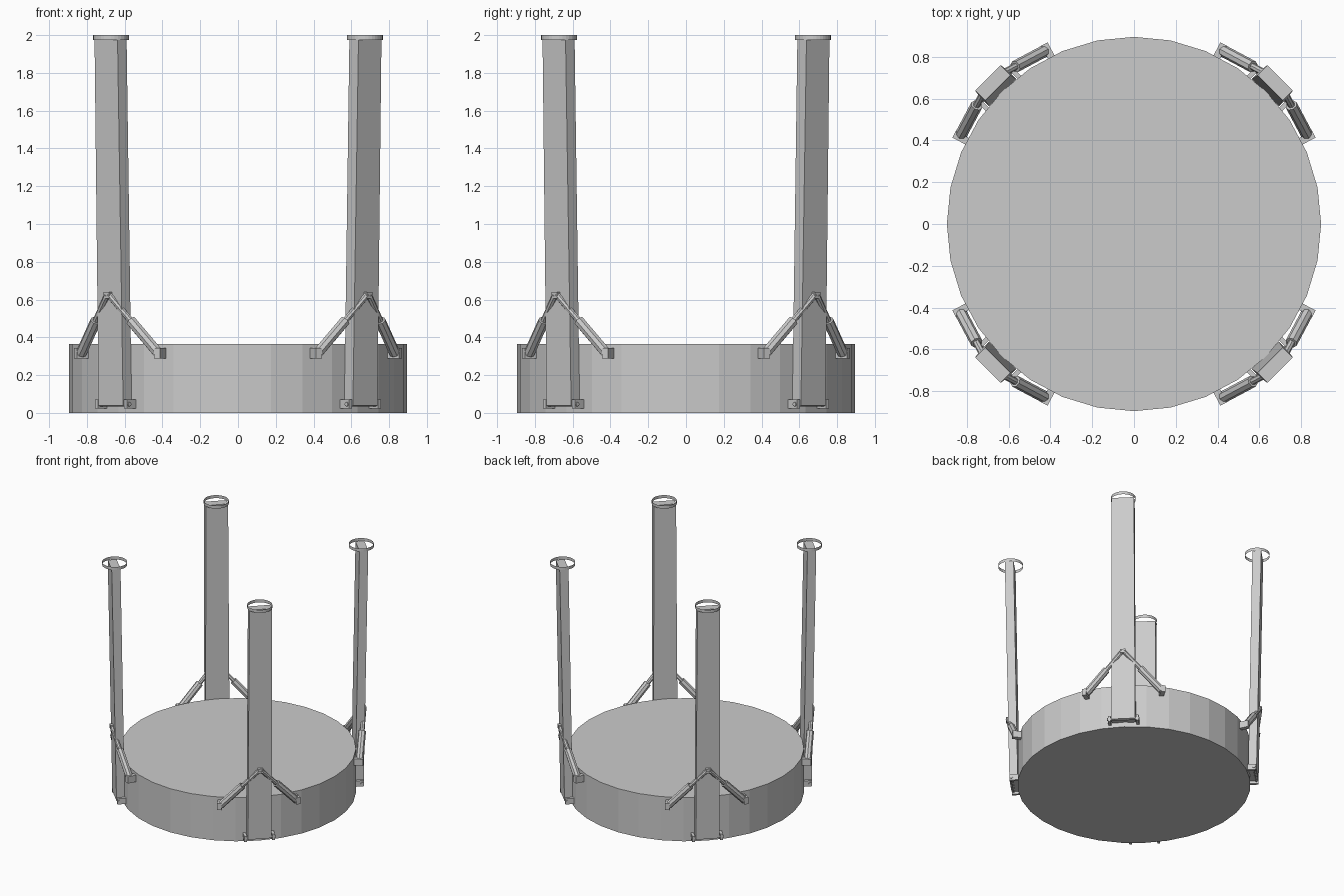
import bpy, bmesh
from math import radians
from mathutils import Matrix, Vector

if "Cube" in bpy.data.objects:
    bpy.data.objects.remove(bpy.data.objects["Cube"])


def make(name, bm, rot=None):
    bmesh.ops.recalc_face_normals(bm, faces=bm.faces[:])
    if rot is not None:
        bm.transform(rot)
    me = bpy.data.meshes.new(name)
    bm.to_mesh(me)
    bm.free()
    ob = bpy.data.objects.new(name, me)
    bpy.context.collection.objects.link(ob)
    return ob


def rod(bm, a, b, r, sides=8, caps=True):
    a, b = Vector(a), Vector(b)
    d = b - a
    m = Matrix.Translation((a + b) / 2) @ d.to_track_quat('Z', 'Y').to_matrix().to_4x4()
    bmesh.ops.create_cone(bm, cap_ends=caps, segments=sides, radius1=r, radius2=r,
                          depth=d.length, matrix=m)


def box(bm, centre, size, turn=0):
    m = (Matrix.Translation(centre) @ Matrix.Rotation(turn, 4, 'Z')
         @ Matrix.Diagonal((*size, 1)))
    bmesh.ops.create_cube(bm, size=1, matrix=m)


# drum base
bm = bmesh.new()
rod(bm, (0, 0, 0), (0, 0, 0.365), 0.895, 32)
make("drum_base", bm)

# Each leg is built along +x (x = outward, y = sideways), then turned into place
for i in range(4):
    rot = Matrix.Rotation(radians(45 + 90 * i), 4, 'Z')

    # leg panel, leaning slightly outward
    bm = bmesh.new()
    loops = []
    for z, inner, outer, w in ((0.04, 0.888, 0.952, 0.092), (1.978, 0.92, 0.988, 0.086)):
        loops.append([bm.verts.new((x, y, z)) for x, y in
                      ((inner, -w), (outer, -w), (outer, w), (inner, w))])
    lo, hi = loops
    bm.faces.new(lo)
    bm.faces.new(hi)
    for k in range(4):
        n = (k + 1) % 4
        bm.faces.new((lo[k], lo[n], hi[n], hi[k]))
    make(f"leg_panel_{i}", bm, rot)

    # open hoop at the top of the leg
    bm = bmesh.new()
    rod(bm, (0.95, 0, 1.975), (0.95, 0, 2.0), 0.095, 32, caps=False)
    make(f"top_hoop_{i}", bm, rot)

    # hinge pin and brackets at the foot of the leg
    bm = bmesh.new()
    rod(bm, (0.935, -0.125, 0.046), (0.935, 0.125, 0.046), 0.012)
    for s in (-1, 1):
        box(bm, (0.915, s * 0.108, 0.046), (0.07, 0.022, 0.048))
    make(f"hinge_{i}", bm, rot)

    # telescopic struts forming an A-frame
    for s, side in ((-1, "a"), (1, "b")):
        bm = bmesh.new()
        foot = Vector((0.885, s * 0.29, 0.315))
        apex = Vector((0.972, s * 0.005, 0.625))
        rod(bm, foot, foot.lerp(apex, 0.56), 0.029)
        rod(bm, foot.lerp(apex, 0.5), apex, 0.017)
        make(f"strut_{side}_{i}", bm, rot)
        bm = bmesh.new()
        box(bm, (0.878, s * 0.295, 0.315), (0.07, 0.035, 0.056), s * radians(18))
        make(f"strut_mount_{side}_{i}", bm, rot)

    # joint where the struts meet
    bm = bmesh.new()
    box(bm, (0.968, 0, 0.622), (0.035, 0.04, 0.034))
    make(f"strut_joint_{i}", bm, rot)
